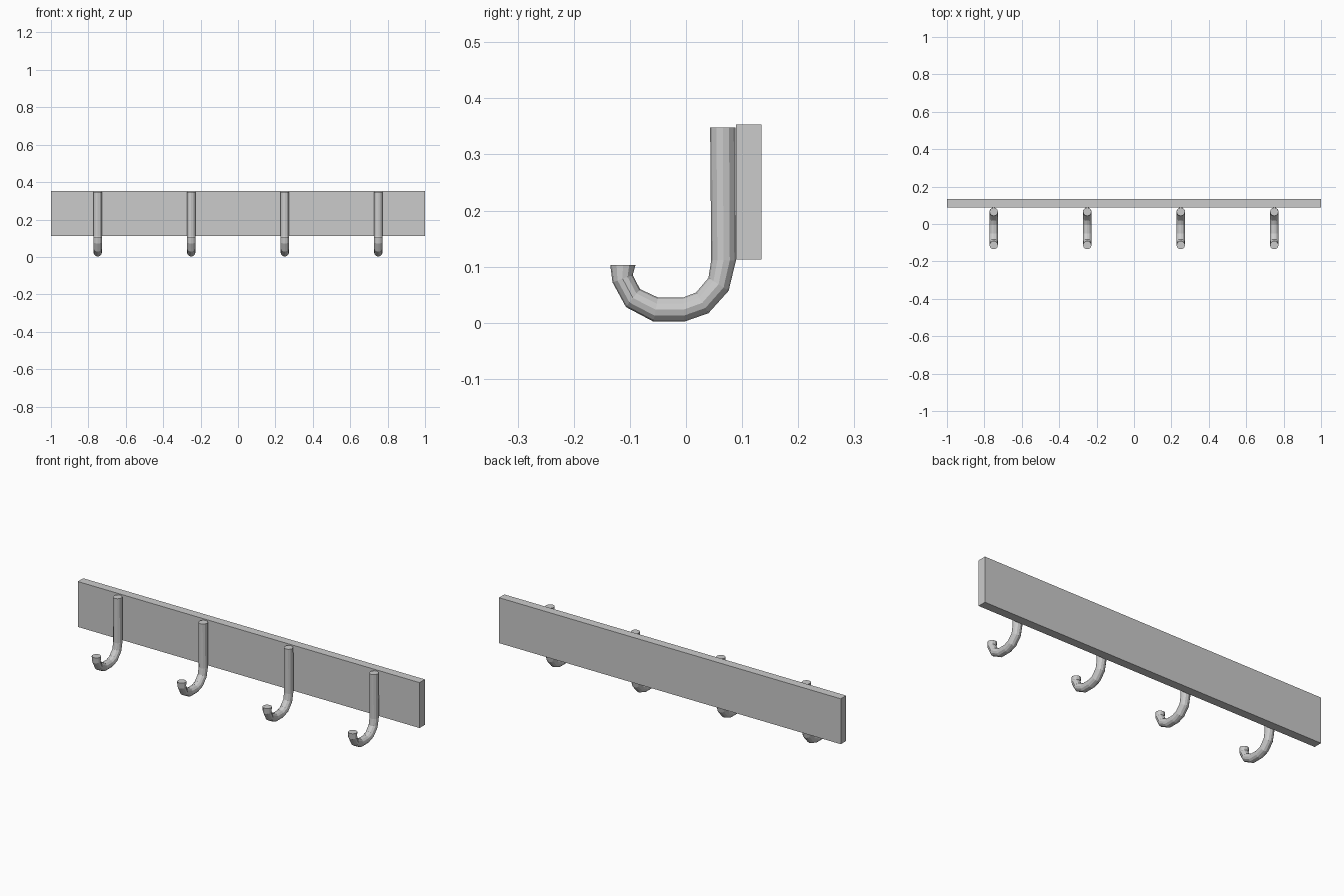
import bpy, bmesh
from math import cos, sin, pi

if "Cube" in bpy.data.objects:
    bpy.data.objects.remove(bpy.data.objects["Cube"])

SIDES = 12
TUBE_R = 0.0225

# Hook side profile: (outer y, outer z, inner y, inner z) at each bend
HOOK = [
    (0.088, 0.348, 0.043, 0.348),
    (0.089, 0.111, 0.045, 0.112),
    (0.076, 0.057, 0.040, 0.080),
    (0.040, 0.017, 0.018, 0.054),
    (-0.003, 0.002, -0.005, 0.045),
    (-0.058, 0.002, -0.050, 0.045),
    (-0.107, 0.028, -0.082, 0.060),
    (-0.131, 0.072, -0.095, 0.085),
    (-0.135, 0.103, -0.090, 0.103),
]


def add_object(name, bm):
    bmesh.ops.recalc_face_normals(bm, faces=bm.faces)
    mesh = bpy.data.meshes.new(name)
    bm.to_mesh(mesh)
    bm.free()
    obj = bpy.data.objects.new(name, mesh)
    bpy.context.collection.objects.link(obj)
    return obj


def hook_mesh():
    bm = bmesh.new()
    rings = []
    for oy, oz, iy, iz in HOOK:
        cy, cz, ay, az = (oy + iy) / 2, (oz + iz) / 2, (oy - iy) / 2, (oz - iz) / 2
        ring = []
        for k in range(SIDES):
            a = 2 * pi * k / SIDES
            ring.append(bm.verts.new((TUBE_R * sin(a), cy + ay * cos(a), cz + az * cos(a))))
        rings.append(ring)
    for r, s in zip(rings, rings[1:]):
        for k in range(SIDES):
            n = (k + 1) % SIDES
            bm.faces.new((r[k], r[n], s[n], s[k]))
    bm.faces.new(rings[0])
    bm.faces.new(rings[-1])
    return bm


# Wall board
bm = bmesh.new()
bmesh.ops.create_cube(bm, size=1)
bmesh.ops.scale(bm, vec=(2, 0.045, 0.24), verts=bm.verts)
bmesh.ops.translate(bm, vec=(0, 0.112, 0.233), verts=bm.verts)
add_object("board", bm)

# Four J-shaped hooks
for i in range(4):
    hook = add_object(f"hook_{i + 1}", hook_mesh())
    hook.location.x = -0.75 + 0.5 * i
